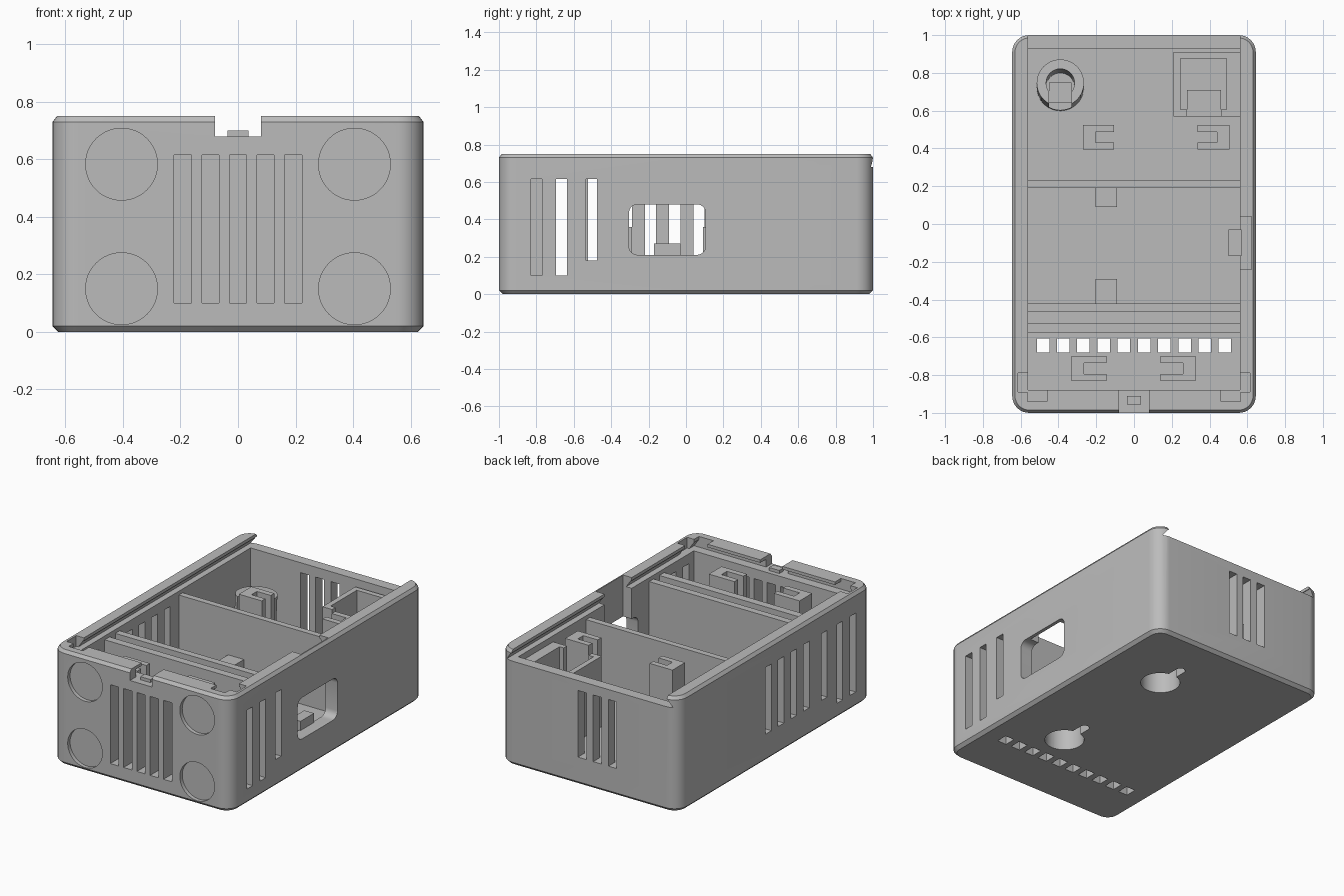
import bpy, bmesh, math
from mathutils import Matrix

if "Cube" in bpy.data.objects:
    bpy.data.objects.remove(bpy.data.objects["Cube"], do_unlink=True)

grey = bpy.data.materials.new("plain grey")
grey.use_nodes = True
colour = (0.5, 0.5, 0.5, 1)
grey.diffuse_color = colour
grey.node_tree.nodes["Principled BSDF"].inputs["Base Color"].default_value = colour


def finish(name, bm):
    bmesh.ops.recalc_face_normals(bm, faces=bm.faces)
    mesh = bpy.data.meshes.new(name)
    bm.to_mesh(mesh)
    bm.free()
    mesh.materials.append(grey)
    obj = bpy.data.objects.new(name, mesh)
    bpy.context.collection.objects.link(obj)
    return obj


def loft(name, loops):
    """Closed solid through a stack of equal loops."""
    bm = bmesh.new()
    rings = [[bm.verts.new(p) for p in loop] for loop in loops]
    for a, b in zip(rings, rings[1:]):
        for i in range(len(a)):
            j = (i + 1) % len(a)
            bm.faces.new((a[i], a[j], b[j], b[i]))
    bm.faces.new(rings[0])
    bm.faces.new(rings[-1])
    return finish(name, bm)


def box(name, x0, x1, y0, y1, z0, z1):
    corners = [(x0, y0), (x1, y0), (x1, y1), (x0, y1)]
    return loft(name, [[(x, y, z) for x, y in corners] for z in (z0, z1)])


def rounded(w, h, r, steps=8):
    """Rounded rectangle outline, half sizes w and h."""
    pts = []
    for k, (sx, sy) in enumerate([(1, 1), (-1, 1), (-1, -1), (1, -1)]):
        for i in range(steps + 1):
            a = (k + i / steps) * math.pi / 2
            pts.append((sx * (w - r) + r * math.cos(a), sy * (h - r) + r * math.sin(a)))
    return pts


def cylinder(name, r, depth, matrix, segments=48):
    bm = bmesh.new()
    bmesh.ops.create_cone(bm, cap_ends=True, segments=segments, radius1=r,
                          radius2=r, depth=depth, matrix=matrix)
    return finish(name, bm)


def cut(obj, cutter):
    mod = obj.modifiers.new("cut", 'BOOLEAN')
    mod.operation, mod.solver, mod.object = 'DIFFERENCE', 'EXACT', cutter
    bpy.context.view_layer.update()
    result = bpy.data.meshes.new_from_object(
        obj.evaluated_get(bpy.context.evaluated_depsgraph_get()))
    obj.modifiers.clear()
    obj.data = result
    bpy.data.objects.remove(cutter, do_unlink=True)


def cut_box(obj, *size):
    cut(obj, box("cutter", *size))


# Outer shell with rounded corners and chamfered rims
W, H = 0.645, 1.0
shell = loft("case_shell", [[(x, y, z) for x, y in rounded(W - i, H - i, 0.09 - i)]
                            for z, i in ((0, .02), (.02, 0), (.73, 0), (.75, .015))])

# Main cavity, deeper at the front
IN = 0.56
cut_box(shell, -IN, IN, -.88, -.575, .1, .7)
cut_box(shell, -IN, IN, -.58, .93, .18, .7)

# Tapered lid channel, open at the back
trapezoid = [(-.6, .68), (.6, .68), (.565, .73), (-.565, .73)]
cut(shell, loft("cutter", [[(x, y, z) for x, z in trapezoid] for y in (-.94, 1.1)]))
cut_box(shell, -IN, IN, -.88, 1.1, .7, .8)

# Latch notch in the front lip, relief gaps at the front corners
cut_box(shell, -.08, .08, -1.1, -.85, .68, .8)
for s in (-1, 1):
    cut_box(shell, *sorted((s * .555, s * .615)), -.89, -.79, .68, .8)
    cut_box(shell, *sorted((s * .46, s * .565)), -.94, -.87, .68, .8)

# Ventilation slots
SLOT, TOP = .03, .615
for i in range(-2, 3):
    cut_box(shell, i * .096 - SLOT, i * .096 + SLOT, -1.1, -.8, .1, TOP)
for x in (-.17, -.06, .05):
    cut_box(shell, x - SLOT, x + SLOT, .85, 1.1, .18, TOP)
for y, z in ((-.8, .1), (-.665, .1), (-.505, .18)):
    for x in (-.6, .6):
        cut_box(shell, x - .1, x + .1, y - SLOT, y + SLOT, z, TOP)
for i in range(4):
    y = .07 - i * .13
    cut_box(shell, -.7, -.5, y - SLOT, y + SLOT, .18, TOP)

# Floor vents
for i in range(10):
    x = (i - 4.5) * .107
    cut_box(shell, x - .033, x + .033, -.68, -.605, -.1, .15)

# Round shallow recesses on the front
for x in (-.405, .405):
    for z in (.15, .583):
        m = Matrix.Translation((x, -1, z)) @ Matrix.Rotation(math.pi / 2, 4, 'X')
        cut(shell, cylinder("cutter", .125, .05, m))

# Blind keyholes in the underside
for y in (-.41, .5):
    cut(shell, cylinder("cutter", .12, .3, Matrix.Translation((.21, y, 0))))
    cut_box(shell, .18, .24, y, y + .19, -.1, .1)
    cut(shell, cylinder("cutter", .03, .2, Matrix.Translation((.21, y + .19, 0)), 24))

# Side socket window and the pocket behind it
window = [[(x, y - .1, z + .345) for y, z in rounded(.205, .135, .045, 5)] for x in (.5, .7)]
cut(shell, loft("cutter", window))
cut_box(shell, .5, .622, -.24, .04, .21, .8)

# Partitions
for name, y0, y1 in (("rear_partition", .19, .23), ("middle_partition", -.465, -.42),
                     ("front_partition", -.575, -.525)):
    box(name, -IN - .01, IN + .01, y0, y1, .15, .655)

# Small supports and the latch nub
box("rear_board_support", -.205, -.09, .09, .195, .15, .36)
box("front_board_support", -.205, -.09, -.425, -.29, .15, .36)
box("socket_support", .5, .57, -.17, -.03, .15, .27)
box("latch_nub", -.037, .037, -.955, -.91, .67, .70)


def bracket(name, x0, x1, y0, y1, opening, z0):
    """Upright post with a channel open to one side."""
    post = box(name, x0, x1, y0, y1, z0, .66)
    if opening > 0:
        x0, x1 = x0 + .065, x1 + .1
    else:
        x0, x1 = x0 - .1, x1 - .065
    cut_box(post, x0, x1, y0 + .037, y1 - .037, z0 - .1, .8)


bracket("rear_left_bracket", .335, .505, .395, .525, -1, .17)
bracket("rear_right_bracket", -.27, -.105, .395, .525, 1, .17)
bracket("front_left_bracket", .14, .325, -.83, -.7, -1, .09)
bracket("front_right_bracket", -.33, -.145, -.83, -.7, 1, .09)

# Open compartment in the rear corner
holder = box("corner_holder", .21, .57, .57, .91, .17, .64)
cut_box(holder, .245, .49, .605, .875, .1, .8)
cut_box(holder, .28, .46, .5, .65, .1, .8)
box("corner_holder_step", .28, .46, .57, .71, .17, .3)

# Slightly tilted round holder with a slit
tilt = Matrix.Translation((-.39, .735, .33)) @ Matrix.Rotation(math.radians(-4), 4, 'X')
ring = cylinder("round_holder", .125, .33, tilt)
cut(ring, cylinder("cutter", .075, .6, tilt))
cut_box(ring, -.45, -.33, .5, .72, .22, .8)
box("round_holder_step", -.45, -.33, .64, .75, .17, .3)

# Smooth the curved walls, keep the edges crisp
for obj in bpy.context.view_layer.objects:
    if obj.type == 'MESH' and obj.data.materials and obj.data.materials[0] == grey:
        bpy.ops.object.select_all(action='DESELECT')
        obj.select_set(True)
        bpy.context.view_layer.objects.active = obj
        bpy.ops.object.shade_smooth_by_angle(angle=math.radians(30))
